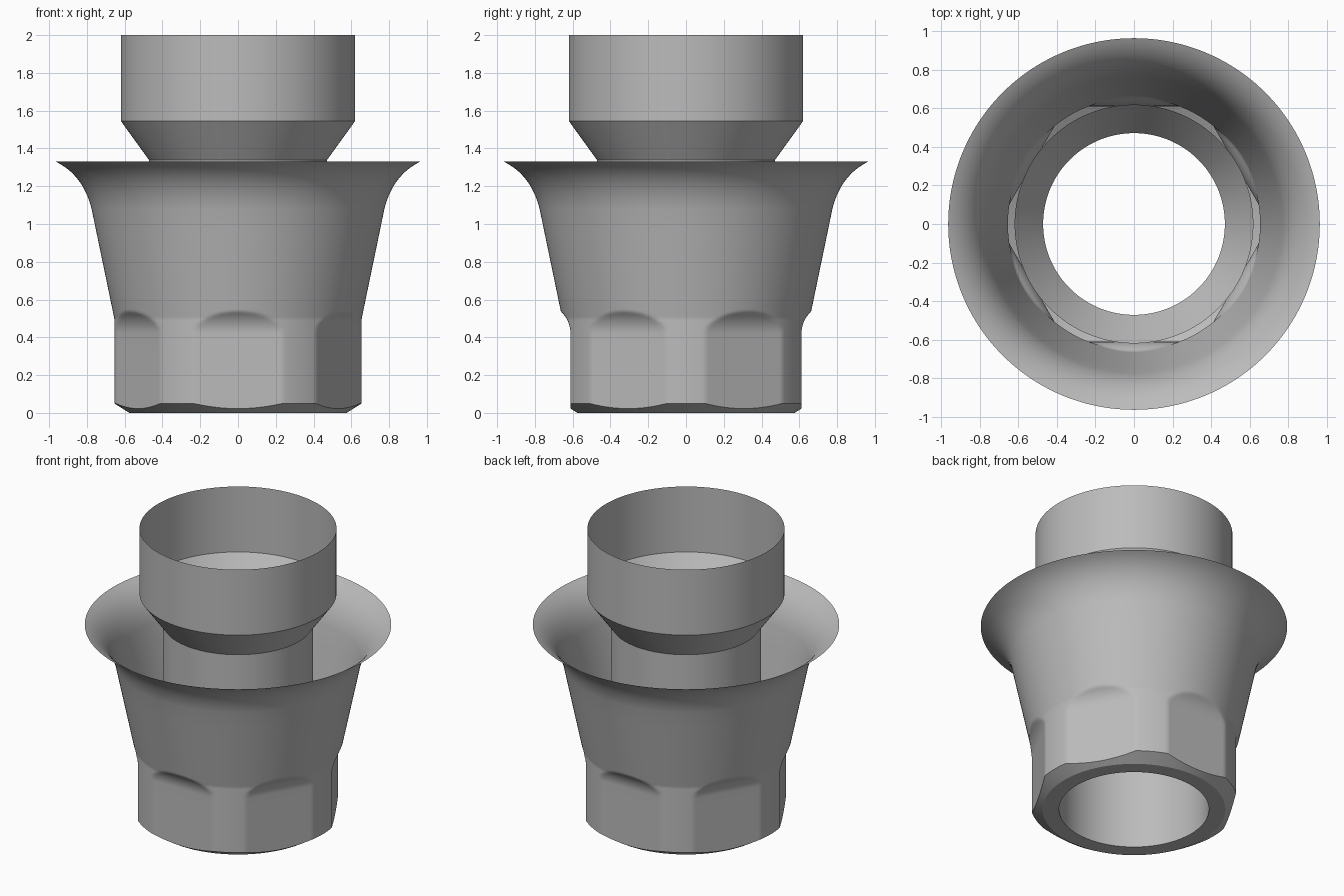
import bpy
from math import cos, sin, radians, sqrt

cube = bpy.data.objects.get("Cube")
if cube:
    bpy.data.objects.remove(cube, do_unlink=True)

SEGMENTS = 240
BORE, FOOT, CORNER = 0.472, 0.575, 0.655
FLAT = CORNER * cos(radians(21))       # distance from axis to each wrench flat
FLAT_TOP, FILLET = 0.42, 0.158

grey = bpy.data.materials.new("grey metal")
grey.use_nodes = True
grey.diffuse_color = (0.5, 0.5, 0.5, 1)
grey.node_tree.nodes["Principled BSDF"].inputs["Base Color"].default_value = (0.5, 0.5, 0.5, 1)


def lathe(name, rows):
    """Skin rings; each row maps an angle in degrees to (radius, height)."""
    verts, faces = [], []
    for row in rows:
        for s in range(SEGMENTS):
            deg = 360 * s / SEGMENTS
            r, z = row(deg)
            verts.append((r * cos(radians(deg)), r * sin(radians(deg)), z))
    for i in range(len(rows) - 1):
        for s in range(SEGMENTS):
            a, b = i * SEGMENTS + s, i * SEGMENTS + (s + 1) % SEGMENTS
            faces.append((a, b, b + SEGMENTS, a + SEGMENTS))
    mesh = bpy.data.meshes.new(name)
    mesh.from_pydata(verts, [], faces)
    mesh.materials.append(grey)
    obj = bpy.data.objects.new(name, mesh)
    bpy.context.collection.objects.link(obj)
    bpy.ops.object.select_all(action='DESELECT')
    obj.select_set(True)
    bpy.context.view_layer.objects.active = obj
    bpy.ops.object.shade_smooth_by_angle(angle=radians(28))
    return obj


def ring(r, z):
    return lambda deg: (r, z)


def wall_radius(deg, z):
    """Round wall cut by six flats that run out in a fillet."""
    cone = CORNER + max(0, z - 0.5) * 0.207
    rise = min(max(0, z - FLAT_TOP), FILLET)
    flat = FLAT + FILLET - sqrt(FILLET ** 2 - rise ** 2)
    return min(cone, flat / cos(radians(deg % 60 - 30)))


def wall(z):
    return lambda deg: (wall_radius(deg, z), z)


def chamfer_edge(deg):
    r = wall_radius(deg, 0)
    return r, 0.05 * (r - FOOT) / (CORNER - FOOT)


# Outer body: flat foot, chamfer, hexagonal grip, cone and flared rim
rows = [ring(BORE, 0), ring(FOOT, 0), chamfer_edge]
rows += [wall(z) for z in (0.06, 0.2, 0.35)]
rows += [wall(FLAT_TOP + 0.01 * i) for i in range(15)]
rows += [wall(z) for z in (0.65, 0.8, 0.95)]
start, pull, rim = (0.775, 1.08), (0.82, 1.26), (0.965, 1.33)
for i in range(17):
    t = i / 16
    rows.append(ring(*[(1 - t) ** 2 * a + 2 * t * (1 - t) * b + t * t * c
                       for a, b, c in zip(start, pull, rim)]))
lathe("flared_body", rows)

# Inner sleeve: straight bore, widening shoulder and open collar
lathe("inner_sleeve", [ring(BORE, 0), ring(BORE, 1.34), ring(0.62, 1.545), ring(0.62, 2)])
